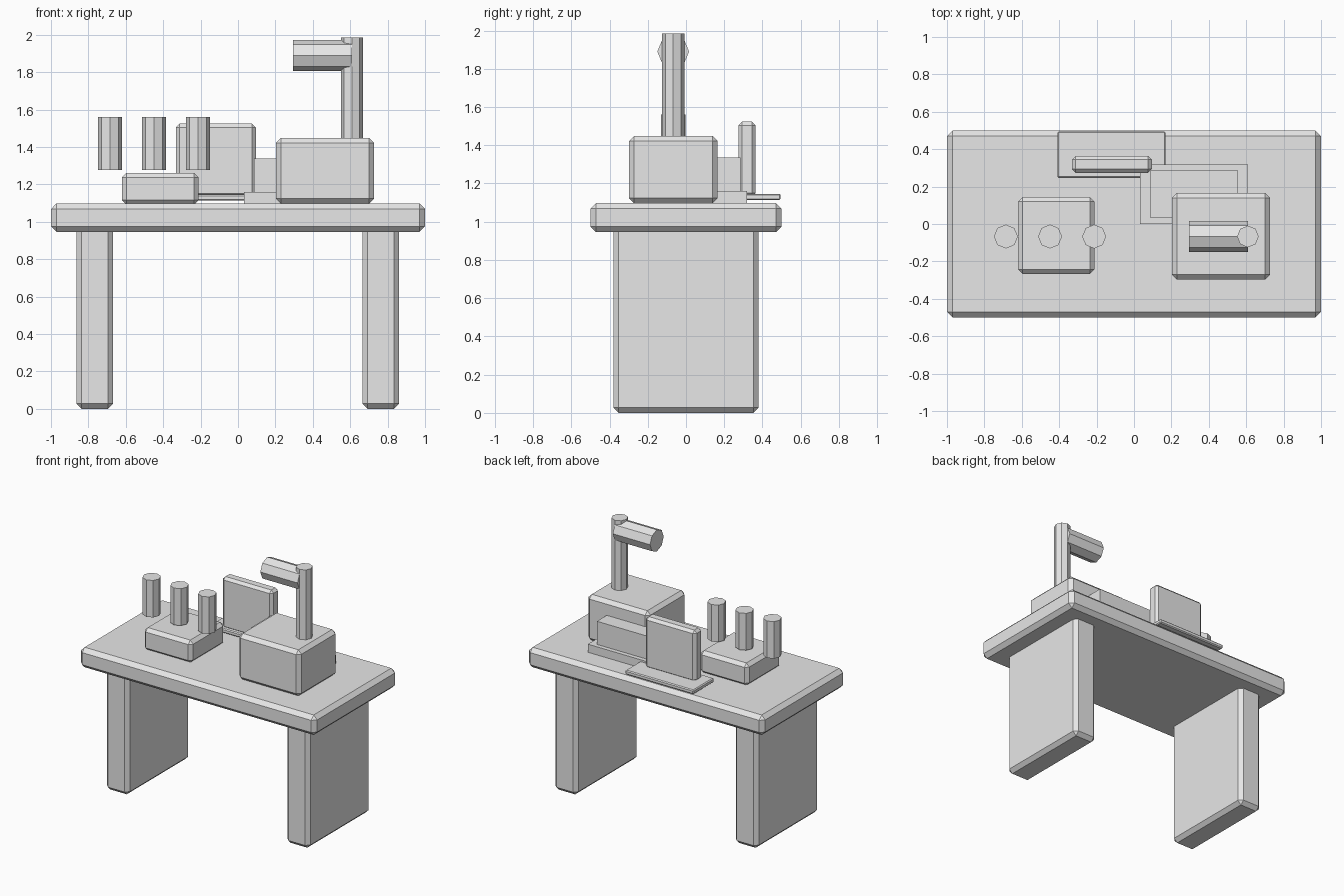
import bpy, math

if "Cube" in bpy.data.objects:
    bpy.data.objects.remove(bpy.data.objects["Cube"])

grey = bpy.data.materials.new("plain_grey")
grey.diffuse_color = (0.8, 0.8, 0.8, 1)
grey.use_nodes = True
grey.node_tree.nodes["Principled BSDF"].inputs["Base Color"].default_value = grey.diffuse_color


def box(name, x, y, z, bevel=0.0):
    """Box given by its x, y and z ranges, with chamfered edges."""
    bpy.ops.mesh.primitive_cube_add(
        size=1, location=[(a + b) / 2 for a, b in (x, y, z)])
    ob = bpy.context.object
    ob.name = name
    ob.scale = [b - a for a, b in (x, y, z)]
    bpy.ops.object.transform_apply(location=False, rotation=False, scale=True)
    if bevel:
        mod = ob.modifiers.new("chamfer", 'BEVEL')
        mod.width = bevel
        mod.segments = 1
    ob.data.materials.append(grey)
    return ob


def rod(name, radius, length, centre, rotation=(0, 0, 0)):
    """Eight-sided flat-shaded cylinder."""
    bpy.ops.mesh.primitive_cylinder_add(
        vertices=8, radius=radius, depth=length, location=centre, rotation=rotation)
    ob = bpy.context.object
    ob.name = name
    ob.data.materials.append(grey)
    return ob


# Table: top and two slab legs
box("table_top", (-1, 1), (-0.5, 0.5), (0.945, 1.098), 0.03)
for side, cx in (("left", -0.766), ("right", 0.763)):
    box(side + "_leg", (cx - 0.098, cx + 0.098), (-0.38, 0.38), (0, 1.0), 0.028)

# Low box with three upright rods above it
box("low_box", (-0.62, -0.21), (-0.267, 0.144), (1.09, 1.262), 0.025)
for i, cx in enumerate((-0.685, -0.449, -0.213)):
    rod(f"upright_rod_{i + 1}", 0.064, 0.283, (cx, -0.067, 1.419))

# Large box carrying the post and its horizontal barrel
box("large_box", (0.203, 0.728), (-0.298, 0.166), (1.096, 1.449), 0.027)
rod("post", 0.058, 0.584, (0.609, -0.067, 1.692))
rod("barrel", 0.083, 0.315, (0.4515, -0.067, 1.89), (0, math.pi / 2, 0))

# Thin base plate and upright screen
box("base_plate", (-0.41, 0.169), (0.246, 0.495), (1.113, 1.146), 0.007)
box("screen", (-0.332, 0.096), (0.274, 0.364), (1.13, 1.524), 0.02)

# Stepped block behind the large box
box("step_lower", (0.033, 0.609), (0.0, 0.318), (1.098, 1.16))
box("step_upper", (0.085, 0.555), (0.035, 0.285), (1.15, 1.337))
